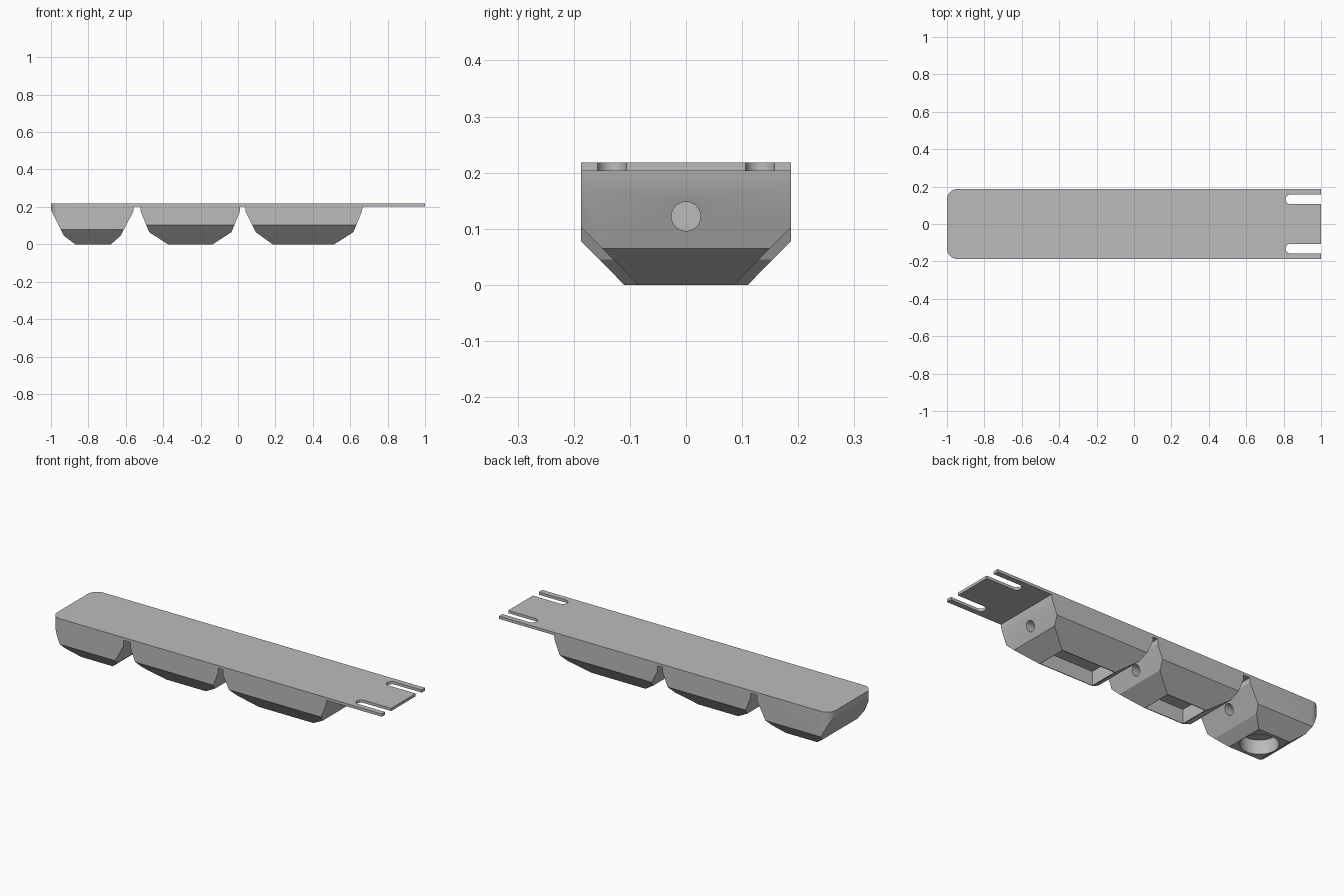
import bpy, math
from mathutils import Vector

if "Cube" in bpy.data.objects:
    bpy.data.objects.remove(bpy.data.objects["Cube"], do_unlink=True)

HALF = 0.187      # half width of the bar
TOP = 0.218       # top of the mounting plate
UNDER = 0.203     # underside of the mounting plate

grey = bpy.data.materials.new("light grey")
grey.use_nodes = True
colour = (0.5, 0.5, 0.5, 1)
grey.diffuse_color = colour
grey.node_tree.nodes["Principled BSDF"].inputs["Base Color"].default_value = colour


def prism(name, outline, axis, low, high):
    """Extrude a closed outline along the given axis (x, y or z)."""
    place = {"x": lambda a, b, t: (t, a, b),
             "y": lambda a, b, t: (a, t, b),
             "z": lambda a, b, t: (a, b, t)}[axis]
    n = len(outline)
    verts = [place(a, b, t) for t in (low, high) for a, b in outline]
    faces = [list(range(n))[::-1], list(range(n, 2 * n))]
    faces += [[i, (i + 1) % n, (i + 1) % n + n, i + n] for i in range(n)]
    mesh = bpy.data.meshes.new(name)
    mesh.from_pydata(verts, [], faces)
    # turn the normals outward whatever the direction of the outline
    area = sum(outline[i][0] * outline[(i + 1) % n][1]
               - outline[(i + 1) % n][0] * outline[i][1] for i in range(n))
    if (area > 0) == (axis == "y"):
        mesh.flip_normals()
    mesh.materials.append(grey)
    obj = bpy.data.objects.new(name, mesh)
    bpy.context.collection.objects.link(obj)
    return obj


def combine(obj, other, operation):
    """Apply a boolean and remove the second object."""
    mod = obj.modifiers.new("boolean", "BOOLEAN")
    mod.operation, mod.solver, mod.object = operation, "EXACT", other
    bpy.context.view_layer.objects.active = obj
    bpy.ops.object.modifier_apply(modifier=mod.name)
    bpy.data.objects.remove(other, do_unlink=True)


def arc(cx, cy, r, start, end, steps=8):
    angles = [math.radians(start + (end - start) * i / steps) for i in range(steps + 1)]
    return [(cx + r * math.cos(a), cy + r * math.sin(a)) for a in angles]


def box_outline(x0, x1, y):
    return [(x0, -y), (x1, -y), (x1, y), (x0, y)]


# Plan outline: rounded corners at one end, two open slots at the other
slot_y, slot_r, slot_x = 0.132, 0.026, 0.837
corner = 0.055
plan = arc(corner - 1, corner - HALF, corner, 180, 270)
plan += [(1, -HALF)]
for y in (-slot_y, slot_y):
    plan += [(1, y - slot_r)]
    plan += arc(slot_x, y, slot_r, 270, 90, 12)
    plan += [(1, y + slot_r)]
plan += [(1, HALF)]
plan += arc(corner - 1, HALF - corner, corner, 90, 180)

bar = prism("lamp_bar", box_outline(-1, 1, HALF), "z", UNDER, TOP)

# Pods: side profile, then the height and inner half width of the lower chamfer
pods = [
    ([(-1, .21), (-1, .185), (-.93, .045), (-.87, 0), (-.68, 0),
      (-.628, .045), (-.56, .175), (-.56, .21)], .078, .11),
    ([(-.52, .21), (-.52, .175), (-.475, .065), (-.375, 0), (-.135, 0),
      (-.035, .065), (.01, .175), (.01, .21)], .103, .085),
    ([(.04, .21), (.04, .175), (.095, .065), (.185, 0), (.515, 0),
      (.617, .065), (.662, .175), (.668, .21)], .103, .085),
]
for side, chamfer, inner in pods:
    pod = prism("pod", side, "y", -HALF, HALF)
    section = [(-inner, 0), (inner, 0), (HALF, chamfer), (HALF, .3),
               (-HALF, .3), (-HALF, chamfer)]
    combine(pod, prism("section", section, "x", -1.1, 1.1), "INTERSECT")
    combine(bar, pod, "UNION")

# Trim to the plan outline
combine(bar, prism("trim", plan, "z", -.1, .4), "INTERSECT")

# Recesses underneath: one round, two rectangular
round_hole = arc(-.775, 0, .093, 0, 360, 40)[:-1]
recesses = [round_hole, box_outline(-.371, -.139, .081), box_outline(.189, .511, .081)]
for outline in recesses:
    combine(bar, prism("recess", outline, "z", -.1, .077), "DIFFERENCE")

# Cable channel along the length
channel = arc(0, .122, .026, 0, 360, 28)[:-1]
combine(bar, prism("channel", channel, "x", -.8, .9), "DIFFERENCE")

bpy.ops.object.select_all(action="DESELECT")
bar.select_set(True)
bpy.context.view_layer.objects.active = bar
bpy.ops.object.shade_smooth_by_angle(angle=math.radians(20))
